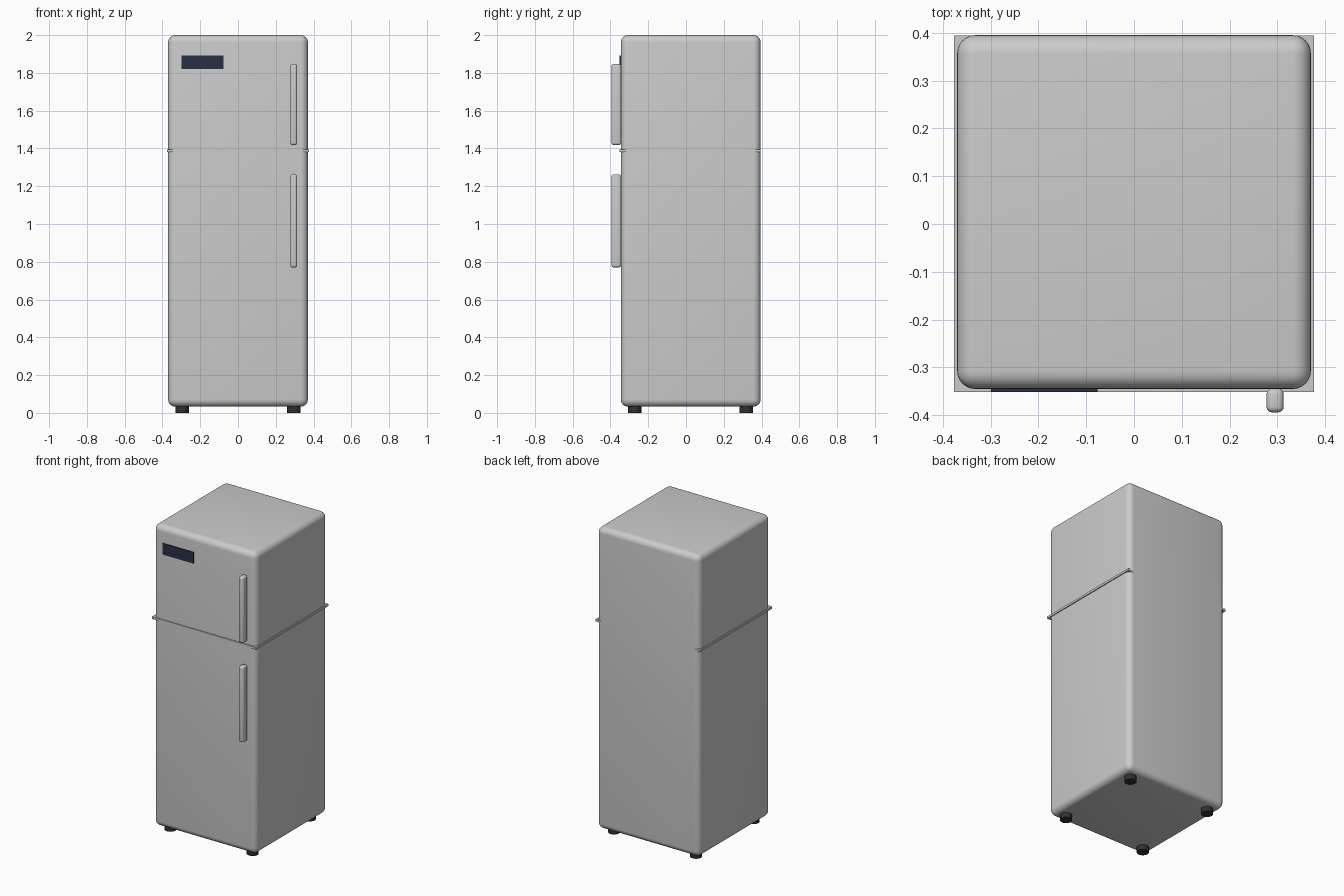
import bpy
from math import radians

if "Cube" in bpy.data.objects:
    bpy.data.objects.remove(bpy.data.objects["Cube"])


def material(name, rgb):
    m = bpy.data.materials.new(name)
    m.diffuse_color = (*rgb, 1)
    m.use_nodes = True
    m.node_tree.nodes["Principled BSDF"].inputs["Base Color"].default_value = m.diffuse_color
    return m


def box(name, x, y, z, bevel=0, segments=6, mat=None):
    """Box from (min, max) ranges, optionally with rounded edges."""
    ranges = (x, y, z)
    bpy.ops.mesh.primitive_cube_add(size=1, location=[(a + b) / 2 for a, b in ranges])
    ob = bpy.context.object
    ob.name = name
    ob.scale = [b - a for a, b in ranges]
    bpy.ops.object.transform_apply(location=False, rotation=False, scale=True)
    if bevel:
        mod = ob.modifiers.new("rounded_edges", 'BEVEL')
        mod.width = bevel
        mod.segments = segments
        bpy.ops.object.modifier_apply(modifier=mod.name)
        bpy.ops.object.shade_smooth_by_angle(angle=radians(35))
    if mat:
        ob.data.materials.append(mat)
    return ob


dark = material("dark_rubber", (0.03, 0.03, 0.035))
navy = material("display_navy", (0.02, 0.03, 0.06))
light = material("handle_metal", (0.75, 0.75, 0.77))

# Cabinet
box("cabinet", (-0.37, 0.37), (-0.345, 0.395), (0.033, 2.0), bevel=0.038)

# Thin square-cornered strip dividing freezer and fridge
box("door_divider", (-0.376, 0.376), (-0.351, 0.3945), (1.38, 1.394))

# Handles
for name, z in (("freezer_handle", (1.418, 1.848)), ("fridge_handle", (0.77, 1.263))):
    box(name, (0.277, 0.313), (-0.394, -0.344), z, bevel=0.012, segments=4, mat=light)

# Display panel
box("display_panel", (-0.299, -0.076), (-0.351, -0.343), (1.82, 1.893), mat=navy)

# Feet
for side, x in (("left", -0.296), ("right", 0.296)):
    for end, y in (("front", -0.272), ("back", 0.319)):
        bpy.ops.mesh.primitive_cylinder_add(vertices=24, radius=0.036, depth=0.04,
                                            location=(x, y, 0.02))
        foot = bpy.context.object
        foot.name = f"{end}_{side}_foot"
        foot.data.materials.append(dark)
        bpy.ops.object.shade_smooth_by_angle(angle=radians(35))
